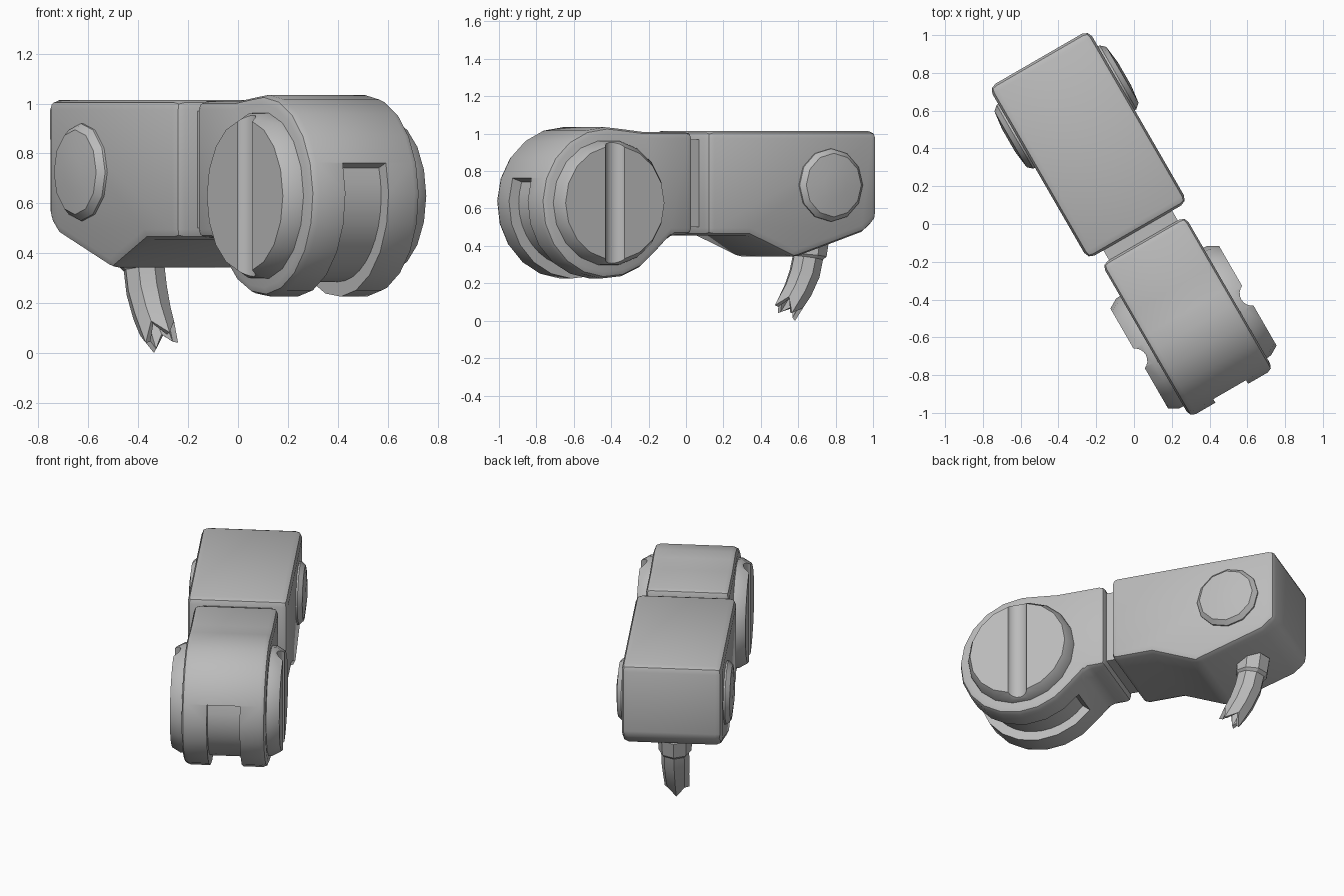
import bpy, bmesh, math
from mathutils import Matrix, Vector

if "Cube" in bpy.data.objects:
    bpy.data.objects.remove(bpy.data.objects["Cube"])

TURN = Matrix.Rotation(math.radians(30), 4, 'Z')   # whole model is turned in plan
grey = bpy.data.materials.new("grey")
grey.diffuse_color = (0.5, 0.5, 0.5, 1)
grey.use_nodes = True
grey.node_tree.nodes["Principled BSDF"].inputs["Base Color"].default_value = grey.diffuse_color


def make(name, bm):
    bmesh.ops.recalc_face_normals(bm, faces=bm.faces)
    me = bpy.data.meshes.new(name)
    bm.to_mesh(me)
    bm.free()
    me.materials.append(grey)
    ob = bpy.data.objects.new(name, me)
    bpy.context.collection.objects.link(ob)
    return ob


def apply_mod(ob, kind, **props):
    mod = ob.modifiers.new(kind, kind)
    for key, val in props.items():
        setattr(mod, key, val)
    bpy.context.view_layer.objects.active = ob
    bpy.ops.object.modifier_apply(modifier=mod.name)


def prism(name, profile, half, bevel=0, segs=2):
    """Extrude an (s, z) side profile across the width; s runs to the front."""
    bm = bmesh.new()
    rows = [[bm.verts.new((x, -s, z)) for s, z in profile] for x in (-half, half)]
    for row in rows:
        bm.faces.new(row)
    n = len(profile)
    for i in range(n):
        j = (i + 1) % n
        bm.faces.new((rows[0][i], rows[0][j], rows[1][j], rows[1][i]))
    ob = make(name, bm)
    if bevel:
        apply_mod(ob, 'BEVEL', width=bevel, segments=segs, limit_method='ANGLE',
                  angle_limit=math.radians(32))
    return ob


def loft(name, rings):
    bm = bmesh.new()
    rings = [[bm.verts.new(p) for p in ring] for ring in rings]
    n = len(rings[0])
    for a, b in zip(rings, rings[1:]):
        for i in range(n):
            bm.faces.new((a[i], a[(i + 1) % n], b[(i + 1) % n], b[i]))
    bm.faces.new(rings[0])
    bm.faces.new(rings[-1])
    return make(name, bm)


def disc(name, s, z, steps, sides):
    """Turned shape about the width axis, steps are (x, radius)."""
    return loft(name, [[(x, -s + r * math.cos(2 * math.pi * k / sides),
                         z + r * math.sin(2 * math.pi * k / sides))
                        for k in range(sides)] for x, r in steps])


def cut(ob, cutter):
    apply_mod(ob, 'BOOLEAN', object=cutter, operation='DIFFERENCE', solver='EXACT')
    bpy.data.objects.remove(cutter)


def arc(r, a0, a1, n):
    return [(0.63 + r * math.cos(math.radians(a0 + (a1 - a0) * i / n)),
             0.63 + r * math.sin(math.radians(a0 + (a1 - a0) * i / n)))
            for i in range(n + 1)]


# Rear housing with the sloped belly
prism("rear_housing", [(0.04, 1.015), (-1.01, 1.015), (-1.01, 0.54), (-0.93, 0.475),
                       (-0.5, 0.335), (-0.22, 0.455), (0.04, 0.455)], 0.305, 0.04)

# Neck between the two housings
prism("neck", [(0.0, 0.97), (0.14, 0.97), (0.14, 0.5), (0.0, 0.5)], 0.21)

# Front drum housing, with a slot wrapped round its front and underside
drum = prism("front_drum", [(0.1, 1.01), (0.4, 1.01), (0.54, 1.026)]
             + arc(0.405, 90, -140, 13) + [(0.225, 0.46), (0.1, 0.46)], 0.255, 0.035)
cut(drum, prism("slot_cutter", arc(0.5, 19, -140, 16) + arc(0.345, -140, 19, 16), 0.1))

for side, sign in (("right", 1), ("left", -1)):
    # Drum cap with a rounded vertical groove
    cap = disc(side + "_drum_cap", 0.63, 0.63,
               [(sign * 0.22, 0.34), (sign * 0.28, 0.335), (sign * 0.332, 0.305)], 18)
    bm = bmesh.new()
    bmesh.ops.create_cone(bm, cap_ends=True, segments=20, radius1=0.065, radius2=0.065,
                          depth=1.2, matrix=Matrix.Translation((sign * 0.357, -0.63, 0.63)))
    cut(cap, make("groove_cutter", bm))
    # Rear pivot knob, slightly domed
    disc(side + "_pivot_knob", -0.715, 0.725,
         [(sign * 0.28, 0.195), (sign * 0.315, 0.195), (sign * 0.342, 0.17),
          (sign * 0.354, 0.07)], 12)

# Curved nozzle with a jagged hollow mouth: (back, z, radius, jag)
path = [(0.768, 0.45, 0.105, 0), (0.757, 0.35, 0.1, 0), (0.752, 0.335, 0.085, 0),
        (0.732, 0.25, 0.085, 0), (0.69, 0.16, 0.08, 0), (0.63, 0.07, 0.075, 0.035),
        (0.63, 0.07, 0.052, 0.03), (0.69, 0.16, 0.045, 0)]
tangents = [(-0.1, -1), (-0.1, -1), (-0.15, -1), (-0.3, -0.95), (-0.45, -0.85),
            (-0.55, -0.83), (-0.55, -0.83), (-0.45, -0.85)]
rings = []
for (t, z, r, jag), (dt, dz) in zip(path, tangents):
    d = Vector((0, dt, dz)).normalized()
    up = Vector((0, dz, -dt)).normalized()
    rings.append([Vector((0, t, z)) + Vector((1, 0, 0)) * r * math.cos(k * math.pi / 4)
                  + up * r * math.sin(k * math.pi / 4) + d * (jag if k % 2 == 0 else -jag)
                  for k in range(8)])
# the ring direction 'up' points forward, so the lowest point is at the back
loft("nozzle", rings)

# Turn everything in plan and smooth the rounded surfaces
for ob in bpy.context.scene.objects:
    ob.data.transform(TURN)
    ob.select_set(True)
    bpy.context.view_layer.objects.active = ob
bpy.ops.object.shade_smooth_by_angle(angle=math.radians(32))
